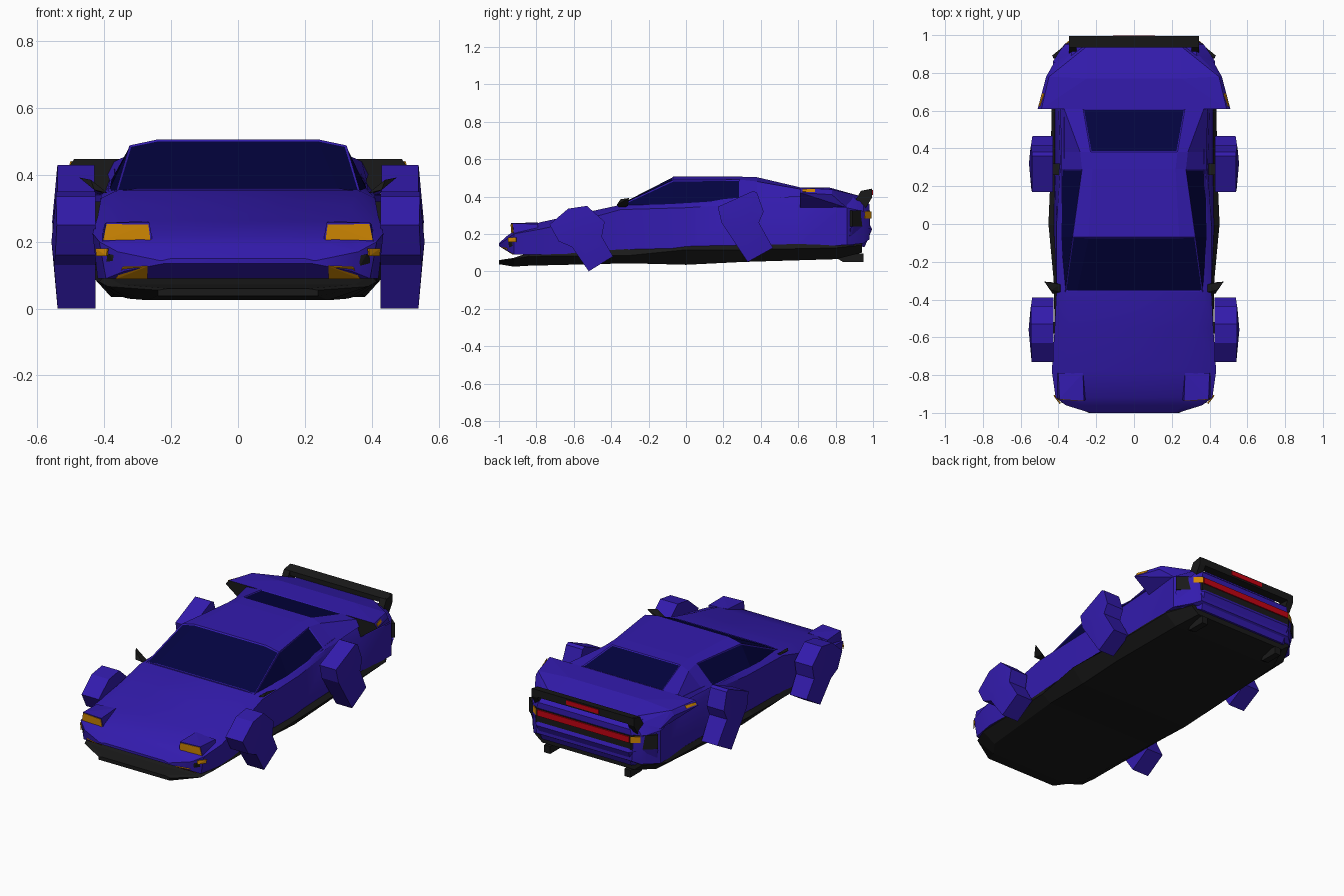
import bpy, bmesh, math
from mathutils import Vector

if "Cube" in bpy.data.objects:
    bpy.data.objects.remove(bpy.data.objects["Cube"])


def material(name, rgb):
    m = bpy.data.materials.new(name)
    m.diffuse_color = (*rgb, 1)
    m.use_nodes = True
    m.node_tree.nodes["Principled BSDF"].inputs["Base Color"].default_value = m.diffuse_color
    return m


PAINT = material("violet_paint", (0.033, 0.011, 0.42))
GLASS = material("navy_glass", (0.001, 0.001, 0.05))
BLACK = material("black_trim", (0.010, 0.010, 0.010))
AMBER = material("amber_lamp", (0.68, 0.26, 0.001))
RED = material("red_lamp", (0.55, 0.001, 0.006))


def finish(name, bm, mats, smooth=None):
    bmesh.ops.recalc_face_normals(bm, faces=bm.faces)
    me = bpy.data.meshes.new(name)
    bm.to_mesh(me)
    bm.free()
    for m in mats:
        me.materials.append(m)
    ob = bpy.data.objects.new(name, me)
    bpy.context.collection.objects.link(ob)
    if smooth:
        bpy.ops.object.select_all(action='DESELECT')
        ob.select_set(True)
        bpy.context.view_layer.objects.active = ob
        bpy.ops.object.shade_smooth_by_angle(angle=math.radians(smooth))
    return ob


def loft(stations):
    """Six-sided symmetric sections: (y, x/z roof, x/z edge, x/z base)."""
    bm = bmesh.new()
    rings = []
    for y, xr, zr, xe, ze, xb, zb in stations:
        half = [(xb, zb), (xe, ze), (xr, zr)]
        pts = half + [(-x, z) for x, z in reversed(half)]
        rings.append([bm.verts.new((x, y, z)) for x, z in pts])
    strips = [[bm.faces.new((a[j], a[(j + 1) % 6], b[(j + 1) % 6], b[j]))
               for j in range(6)] for a, b in zip(rings, rings[1:])]
    bm.faces.new(rings[0])
    bm.faces.new(rings[-1])
    return bm, strips


def hull(name, pts, mat, mirror=True, extra=None):
    """Convex solid; mirror adds the twin on the other side."""
    bm = bmesh.new()
    for s in ((1, -1) if mirror else (1,)):
        vs = [bm.verts.new((s * x, y, z)) for x, y, z in pts]
        bmesh.ops.convex_hull(bm, input=vs)
    bmesh.ops.delete(bm, geom=[v for v in bm.verts if not v.link_faces], context='VERTS')
    bmesh.ops.recalc_face_normals(bm, faces=bm.faces)
    bmesh.ops.dissolve_limit(bm, angle_limit=0.02, verts=bm.verts, edges=bm.edges)
    mats = [mat]
    if extra:
        mats.append(extra[0])
        for f in bm.faces:
            f.normal_update()
            f.material_index = int(extra[1](f.normal))
    return finish(name, bm, mats)


def sym(pts):
    return pts + [(-x, y, z) for x, y, z in pts]


def box(x0, x1, y0, y1, z0, z1):
    return [(x, y, z) for x in (x0, x1) for y in (y0, y1) for z in (z0, z1)]


def plate(name, pts, off, mat, mirror=True):
    o = Vector(off)
    return hull(name, pts + [tuple(Vector(p) + o) for p in pts], mat, mirror)


def wheel_block(name, poly, centre, x0, x1):
    """Side profile given thickness, its outer face peaked at the centre."""
    bm = bmesh.new()
    cy, cz = centre
    n = len(poly)
    for s in (1, -1):
        inner = [bm.verts.new((s * x0, y, z)) for y, z in poly]
        outer = [bm.verts.new((s * (x1 - .09 * math.hypot(y - cy, z - cz)), y, z))
                 for y, z in poly]
        ends = [bm.verts.new((s * x, cy, cz)) for x in (x0, x1)]
        for i in range(n):
            j = (i + 1) % n
            bm.faces.new((inner[i], inner[j], outer[j], outer[i]))
            bm.faces.new((inner[j], inner[i], ends[0]))
            bm.faces.new((outer[i], outer[j], ends[1]))
    finish(name, bm, [PAINT], 20)


# main body shell
bm, _ = loft([
    (-1.00, .20, .150, .23, .143, .22, .135),
    (-.96, .27, .187, .36, .170, .34, .112),
    (-.92, .31, .215, .415, .20, .395, .09),
    (-.78, .33, .262, .435, .225, .42, .09),
    (-.55, .34, .312, .42, .275, .41, .095),
    (-.35, .36, .355, .41, .33, .41, .10),
    (.00, .375, .368, .41, .34, .425, .115),
    (.30, .37, .395, .39, .36, .42, .125),
    (.60, .37, .42, .40, .34, .42, .135),
    (.86, .34, .40, .43, .34, .43, .14),
    (.95, .32, .385, .37, .32, .36, .15),
    (.98, .31, .36, .33, .27, .32, .17)])
finish("body_shell", bm, [PAINT], 25)

# cabin with inset glass
bm, s = loft([
    (-.36, .30, .358, .365, .352, .375, .335),
    (-.07, .24, .506, .325, .488, .39, .355),
    (.29, .22, .506, .275, .490, .385, .38),
    (.38, .23, .503, .285, .480, .385, .385),
    (.61, .27, .449, .37, .440, .39, .40)])
panes = [[s[0][1], s[0][2], s[0][3]], [s[0][0], s[1][0]],
         [s[0][4], s[1][4]], [s[3][2]]]
bmesh.ops.recalc_face_normals(bm, faces=bm.faces)
for group in panes:
    bmesh.ops.inset_region(bm, faces=group, thickness=.008, depth=-.003)
    for f in group:
        f.material_index = 1
finish("cabin", bm, [PAINT, GLASS])

# black undertray, sills and front lip
bm, _ = loft([
    (-1.00, .21, .060, .24, .055, .24, .038),
    (-.92, .35, .072, .39, .066, .27, .025),
    (-.84, .40, .10, .415, .08, .33, .03),
    (-.30, .41, .12, .425, .085, .37, .043),
    (.00, .42, .135, .453, .115, .38, .035),
    (.30, .42, .14, .440, .115, .38, .05),
    (.80, .42, .15, .435, .125, .36, .065),
    (.94, .34, .165, .36, .14, .31, .10)])
finish("undertray", bm, [BLACK])

# rear deck with wide haunches and black intake faces
hull("rear_deck", sym([
    (.27, .61, .449), (.49, .61, .447), (.51, .61, .42), (.40, .61, .34),
    (.25, .77, .447), (.45, .78, .438), (.465, .78, .41), (.25, .94, .40),
    (.42, .86, .34), (.30, .94, .36)]), PAINT, False,
    (BLACK, lambda n: n.y < -.9))

# rear bumper, lamp panel and strip lamps
hull("rear_bumper", sym([
    (.31, .995, .225), (.31, .985, .245), (.30, .955, .13), (.42, .90, .25),
    (.43, .88, .23), (.41, .87, .14), (.3, .85, .2)]), PAINT, False)
hull("lamp_panel", sym([
    (x, y, z) for x, y in ((.32, .985), (.435, .89), (.40, .86)) for z in (.24, .325)]),
    BLACK, False)
plate("tail_strip", [(x, .984, z) for x in (-.31, .31) for z in (.283, .32)],
      (0, .008, 0), RED, False)
plate("tail_indicator", [(x, y, z) for x, y in ((.315, .986), (.36, .952))
                         for z in (.283, .32)], (.002, .005, 0), AMBER)

# spoiler: centre bar, end supports and brake lamp
hull("spoiler_bar", sym([(.335, .935, .402), (.335, .935, .43), (.335, .995, .398),
                         (.335, .995, .442)]), BLACK, False)
hull("spoiler_support", [(x, y, z) for x in (.305, .345) for y, z in (
    (.935, .43), (.995, .44), (.995, .395), (.955, .33), (.88, .335))], BLACK)
plate("brake_lamp", box(-.11, .11, .994, .995, .408, .434), (0, .004, 0), RED, False)

# exhaust tips under the tail
hull("exhaust_tip", box(.25, .29, .84, .95, .05, .095) + [(.27, .79, .08)], BLACK)

# front lamps
hull("headlamp_pod", [
    (.255, -.93, .20), (.405, -.92, .20), (.265, -.936, .257), (.395, -.926, .257),
    (.27, -.79, .262), (.40, -.79, .252), (.27, -.79, .22), (.41, -.79, .20)], PAINT)
plate("headlamp_lens", [(.262, -.931, .205), (.403, -.922, .205), (.268, -.935, .251),
                        (.393, -.926, .253)], (0, -.003, 0), AMBER)
plate("lower_lamp", [(.27, -.983, .129), (.345, -.960, .125),
                     (.27, -.922, .0915), (.365, -.922, .0915)], (0, -.003, -.003), AMBER)
plate("corner_marker", [(.39, -.948, .158), (.42, -.905, .158),
                        (.387, -.948, .18), (.423, -.905, .18)], (.004, -.004, 0), AMBER)
hull("nose_vent", [(.25, -.983, .136), (.385, -.945, .163), (.402, -.915, .155),
                   (.40, -.915, .12), (.365, -.945, .128)], BLACK)

# haunch side markers
plate("side_marker", [(.497, .622, .44), (.502, .622, .425), (.474, .69, .438),
                      (.482, .69, .423)], (.004, 0, .001), AMBER)

# mirrors
hull("door_mirror", [(.39, -.32, .345), (.39, -.36, .345), (.43, -.37, .355),
                     (.42, -.31, .35), (.475, -.305, .392), (.44, -.35, .385)], BLACK)

# wheel blocks and axle stubs
wheel_block("front_wheel_block", [
    (-.73, .25), (-.63, .335), (-.53, .35), (-.435, .265), (-.45, .185),
    (-.39, .08), (-.52, .0), (-.61, .13), (-.68, .16)], (-.56, .20), .427, .558)
wheel_block("rear_wheel_block", [
    (.17, .345), (.36, .43), (.38, .42), (.415, .32), (.39, .26), (.465, .125),
    (.33, .05), (.19, .26)], (.32, .26), .43, .556)
for nm, y, z in (("front_axle", -.55, .21), ("rear_axle", .29, .29)):
    hull(nm, box(.36, .44, y - .03, y + .03, z - .03, z + .03), BLACK)
